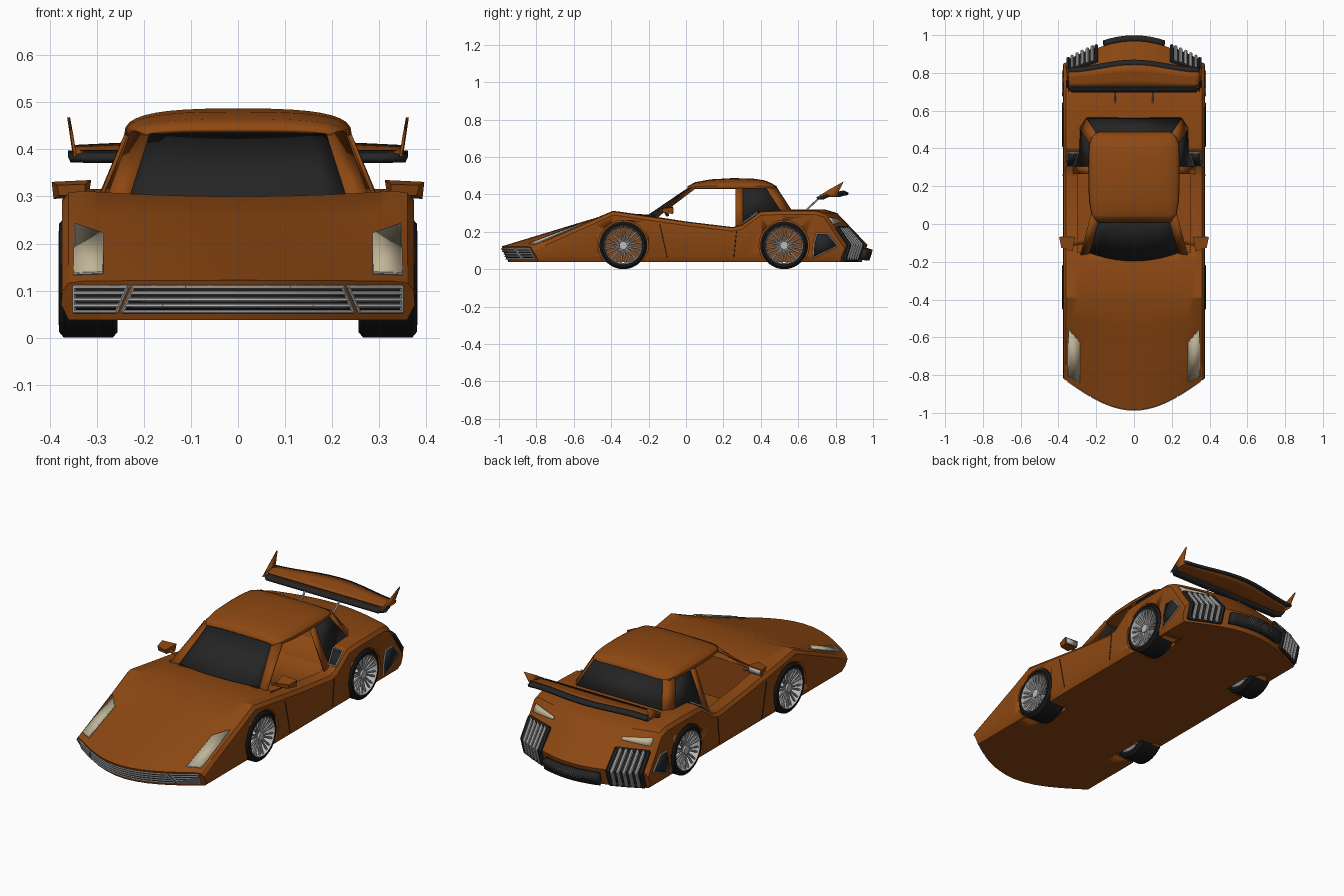
import bpy, bmesh, math
from mathutils import Vector, Matrix

if "Cube" in bpy.data.objects:
    bpy.data.objects.remove(bpy.data.objects["Cube"])

def material(name, r, g, b):
    m = bpy.data.materials.new(name)
    m.diffuse_color = (r, g, b, 1)
    m.use_nodes = True
    m.node_tree.nodes["Principled BSDF"].inputs["Base Color"].default_value = m.diffuse_color
    return m

ORANGE = material("burnt orange paint", .27, .065, .006)
DARK = material("dark glass and trim", .018, .018, .018)
TYRE = material("tyre black", .009, .009, .009)
SILVER = material("silver metal", .5, .5, .5)
CREAM = material("cream lamp", .53, .46, .31)

def make(name, bm, mat, thick=0, angle=30):
    bmesh.ops.recalc_face_normals(bm, faces=bm.faces)
    me = bpy.data.meshes.new(name)
    bm.to_mesh(me)
    bm.free()
    ob = bpy.data.objects.new(name, me)
    bpy.context.collection.objects.link(ob)
    me.materials.append(mat)
    bpy.ops.object.select_all(action='DESELECT')
    ob.select_set(True)
    bpy.context.view_layer.objects.active = ob
    bpy.ops.object.shade_smooth_by_angle(angle=math.radians(angle))
    if thick:
        mod = ob.modifiers.new("thickness", 'SOLIDIFY')
        mod.thickness, mod.offset = thick, 0
    return ob

def grid(name, f, nu, nv, mat, thick=.006):
    bm = bmesh.new()
    v = [[bm.verts.new(f(i / nu, j / nv)) for j in range(nv + 1)] for i in range(nu + 1)]
    for i in range(nu):
        for j in range(nv):
            bm.faces.new((v[i][j], v[i + 1][j], v[i + 1][j + 1], v[i][j + 1]))
    return make(name, bm, mat, thick)

def plate(name, pts, mat, thick=.006):
    bm = bmesh.new()
    bm.faces.new([bm.verts.new(p) for p in pts])
    return make(name, bm, mat, thick)

def bars(name, paths, r, mat, n=6):
    bm = bmesh.new()
    for path in paths:
        for p, q in zip(path, path[1:]):
            p, q = Vector(p), Vector(q)
            d = q - p
            m = Matrix.Translation((p + q) / 2) @ d.to_track_quat('Z', 'Y').to_matrix().to_4x4()
            bmesh.ops.create_cone(bm, cap_ends=True, segments=n, radius1=r, radius2=r, depth=d.length + r * .6, matrix=m)
    return make(name, bm, mat)

def lathe(name, prof, centre, mat, n=48):
    bm = bmesh.new()
    rings = []
    for i in range(n):
        a = 2 * math.pi * i / n
        rings.append([bm.verts.new((centre[0] + x, centre[1] + r * math.cos(a), centre[2] + r * math.sin(a))) for x, r in prof])
    k = len(prof)
    for i in range(n):
        a, b = rings[i], rings[(i + 1) % n]
        for j in range(k):
            bm.faces.new((a[j], a[(j + 1) % k], b[(j + 1) % k], b[j]))
    return make(name, bm, mat)

def lerp(a, b, t):
    return a + (b - a) * t

def bow(x):
    return math.cos(math.pi / 2 * min(1, abs(x) / .37))

def nose_y(x, z):
    return -.82 - .165 * bow(x) + .035 * (.12 - z) / .08

def tail_y(x, z):
    c = bow(x)
    if z > .13:
        return .85 + .12 * c - (z - .13) / .105 * (.07 + .03 * c)
    return .85 + .12 * c - (.13 - z) / .092 * .03

def hood_z(x, y):
    n = nose_y(x, .12)
    return lerp(.12, .31, (y - n) / (-.39 - n))

# Lower body: stations of (y, bow amount, edge height, centre height, lean of lower edge)
rows = [(-.82, -.165, .12, .122, .035)]
rows += [(lerp(-.82, -.39, t), lerp(-.165, 0, t), lerp(.12, .31, t), lerp(.122, .303, t), 0) for t in (.1, .3, .5, .75)]
rows += [(-.39, 0, .312, .300, 0), (-.2, 0, .284, .292, 0), (0, 0, .255, .255, 0), (.25, 0, .225, .225, 0),
         (.30, 0, .237, .24, 0), (.40, 0, .31, .31, 0), (.52, 0, .315, .32, 0), (.69, .05, .315, .32, 0),
         (.737, .071, .30, .30, 0), (.78, .09, .235, .235, 0), (.85, .12, .13, .13, -.03)]
half = [0, .06, .12, .18, .24, .29, .33, .36]
cols = [-x for x in half[:0:-1]] + half
n = len(cols)
bm = bmesh.new()
rings = []
for y, a, ze, zc, lean in rows:
    top = [(x, y + a * bow(x), lerp(zc, ze, min(1, abs(x) / .33) ** 2) - (.004 if abs(x) > .35 else 0)) for x in cols]
    low = [(x, y + a * bow(x) + lean, .038) for x in reversed(cols)]
    up = ze - .022
    ring = top + [(.374, y, up), (.376, y + lean * .6, .07)] + low + [(-.376, y + lean * .6, .07), (-.374, y, up)]
    rings.append([bm.verts.new(p) for p in ring])
k = len(rings[0])
for a, b in zip(rings, rings[1:]):
    for j in range(k):
        bm.faces.new((a[j], a[(j + 1) % k], b[(j + 1) % k], b[j]))
for r in (rings[0], rings[-1]):
    low = r[n + 2:2 * n + 2][::-1]
    for i in range(n - 1):
        bm.faces.new((r[i], r[i + 1], low[i + 1], low[i]))
    bm.faces.new((r[n - 1], r[n], r[n + 1], low[-1]))
    bm.faces.new((r[0], low[0], r[2 * n + 2], r[2 * n + 3]))
body = make("lower_body", bm, ORANGE)

# Wheel arches and cockpit are cut out
cutters = []
for s in (-1, 1):
    for y in (-.335, .525):
        b = bmesh.new()
        bmesh.ops.create_cone(b, cap_ends=True, segments=48, radius1=.134, radius2=.134, depth=.22,
                              matrix=Matrix.Translation((s * .355, y, .127)) @ Matrix.Rotation(math.pi / 2, 4, 'Y'))
        cutters.append(make("arch_cutter", b, ORANGE))
b = bmesh.new()
bmesh.ops.create_cube(b, size=1, matrix=Matrix.Translation((0, .075, .29)) @ Matrix.Diagonal((.6, .45, .44, 1)))
cutters.append(make("cockpit_cutter", b, ORANGE))
for c in cutters:
    m = body.modifiers.new("cut", 'BOOLEAN')
    m.operation, m.solver, m.object = 'DIFFERENCE', 'EXACT', c
bpy.context.view_layer.objects.active = body
for m in list(body.modifiers):
    if m.type == 'BOOLEAN':
        bpy.ops.object.modifier_apply(modifier=m.name)
for c in cutters:
    bpy.data.objects.remove(c)

# Roof: stations of (y, half width, edge height, centre height)
roof = [(.01, .19, .43, .44), (.05, .222, .43, .461), (.13, .235, .43, .476), (.25, .238, .43, .483),
        (.36, .237, .43, .48), (.42, .234, .43, .471), (.455, .222, .43, .456), (.485, .2, .43, .438)]
def roof_pt(u, v):
    y, w, ze, zc = roof[round(u * 7)]
    a = math.pi * v
    c, s = math.cos(a), math.sin(a)
    return (-w * math.copysign(abs(c) ** .7, c), y, ze + (zc - ze) * s ** .7)
grid("roof", roof_pt, 7, 18, ORANGE, .008)

# Windshield and rear window
grid("windshield", lambda u, v: (lerp(.238, .185, v) * (2 * u - 1),
     lerp(-.195 + .045 * (2 * u - 1) ** 2, .02, v), lerp(.292 - .012 * (2 * u - 1) ** 2, .438, v)), 10, 2, DARK)
plate("rear_window", [(-.25, .56, .318), (.25, .56, .318), (.2, .482, .438), (-.2, .482, .438)], DARK)

for s in (-1, 1):
    side = "right" if s > 0 else "left"
    def P(*pts):
        return [(s * x, y, z) for x, y, z in pts]
    # Pillars, quarter window
    plate(side + "_front_pillar", P((.236, -.155, .28), (.285, -.165, .275), (.228, .05, .435), (.185, .02, .437)), ORANGE, .008)
    plate(side + "_middle_pillar", P((.32, .265, .225), (.32, .305, .235), (.236, .305, .435), (.236, .265, .435)), ORANGE, .008)
    plate(side + "_quarter_window", P((.313, .305, .245), (.287, .39, .305), (.283, .505, .315), (.236, .43, .433), (.236, .305, .433)), DARK)
    plate(side + "_rear_pillar", P((.236, .425, .433), (.287, .505, .312), (.25, .56, .318), (.2, .482, .438)), ORANGE, .008)
    # Scoop on the rear shoulder
    q = P((.318, .308, .25), (.356, .308, .248), (.35, .378, .302), (.295, .378, .304))
    plate(side + "_scoop", q, DARK)
    bars(side + "_scoop_frame", [q + q[:1]], .004, SILVER)
    # Vent behind the rear wheel
    q = P((.377, .685, .135), (.377, .70, .19), (.377, .755, .19), (.377, .81, .125), (.377, .68, .062))
    plate(side + "_side_vent", q, DARK)
    bars(side + "_side_vent_frame", [q + q[:1]], .004, SILVER)
    # Door seams
    bars(side + "_door_seams", [P((.375, -.14, .24), (.376, -.10, .06)), P((.375, .27, .20), (.376, .255, .06))], .002, DARK)
    # Headlight
    q = [(s * x, y, hood_z(x, y) + .003) for x, y in ((.345, -.56), (.288, -.625), (.288, -.838), (.348, -.805))]
    plate(side + "_headlight", q, CREAM)
    bars(side + "_headlight_frame", [q + q[:1]], .003, SILVER)
    # Mirror
    b = bmesh.new()
    vs = [b.verts.new(p) for p in P((.318, -.07, .297), (.392, -.07, .295), (.396, -.07, .331), (.312, -.07, .335),
                                    (.325, -.135, .302), (.38, -.125, .302), (.385, -.125, .324), (.325, -.145, .326))]
    for f in ((0, 1, 2, 3), (4, 5, 6, 7), (0, 1, 5, 4), (1, 2, 6, 5), (2, 3, 7, 6), (3, 0, 4, 7)):
        b.faces.new([vs[i] for i in f])
    make(side + "_mirror", b, ORANGE)
    plate(side + "_mirror_glass", P((.325, -.069, .301), (.386, -.069, .3), (.389, -.069, .327), (.32, -.069, .33)), SILVER, .004)
    bars(side + "_mirror_stem", [P((.33, -.11, .312), (.275, -.10, .29))], .009, ORANGE)
    # Tail slats and lamp
    def tail(x, z, off):
        return (s * x, tail_y(x, z) + off, z)
    zs = (.22, .175, .13, .09, .052)
    grid(side + "_tail_panel", lambda u, v: tail(lerp(.2, .345, u), zs[round(v * 4)], .006), 4, 4, DARK)
    bars(side + "_tail_slats", [[tail(lerp(.22, .328, i / 4), z, .016) for z in zs] for i in range(5)], .009, SILVER, 8)
    edge = [tail(.2, z, .012) for z in zs] + [tail(.27, zs[-1], .012)] + [tail(.348, z, .012) for z in zs[::-1]] + [tail(.27, zs[0], .012)]
    bars(side + "_tail_frame", [edge + edge[:1]], .011, DARK)
    grid(side + "_tail_lamp", lambda u, v: tail(lerp(.2, .345, u), .258 + (v - .5) * lerp(.012, .036, u), .003), 6, 1, CREAM)
    # Wheels
    for y, end in ((-.335, "front"), (.525, "rear")):
        c = (s * .318, y, .127)
        nm = side + "_" + end
        lathe(nm + "_tyre", [(-.062, .1), (-.062, .115), (-.052, .127), (.052, .127), (.062, .115), (.062, .1)], c, TYRE)
        lathe(nm + "_rim", [(s * x, r) for x, r in ((-.05, .094), (-.05, .102), (.06, .104), (.063, .1), (.05, .094))], c, SILVER)
        spokes = []
        for i in range(10):
            for d in (-.13, .13):
                a = 2 * math.pi * i / 10 + math.pi / 2
                spokes.append([(c[0] + s * .04, y + .018 * math.cos(a + d), .127 + .018 * math.sin(a + d)),
                               (c[0] + s * .052, y + .098 * math.cos(a + d), .127 + .098 * math.sin(a + d))])
        bars(nm + "_spokes", spokes, .0055, SILVER)
        bars(nm + "_hub", [[(c[0] - s * .05, y, .127), (c[0] + s * .048, y, .127)]], .022, SILVER, 16)
    # Wing fin and support
    plate(side + "_wing_fin", P((.346, .70, .385), (.352, .765, .425), (.36, .842, .468), (.35, .81, .40), (.346, .82, .385)), ORANGE)
    bars(side + "_wing_support", [P((.1, .645, .318), (.1, .72, .388))], .005, SILVER)

# Front grille: three dark panels with silver bars
def grille(name, x0, x1, x2, x3):
    def f(u, v, off=.001):
        x, z = lerp(lerp(x0, x2, v), lerp(x1, x3, v), u), lerp(.055, .108, v)
        return (x, nose_y(x, z) - off, z)
    grid(name + "_grille", f, 12, 1, DARK, .004)
    paths = [[f(i / 12, v, .005) for i in range(13)] for v in (0, .25, .5, .75, 1)]
    paths += [[f(u, 0, .005), f(u, 1, .005)] for u in (0, 1)]
    bars(name + "_grille_bars", paths, .0042, SILVER)
grille("centre", -.245, .245, -.222, .222)
grille("left", -.348, -.258, -.348, -.235)
grille("right", .258, .348, .235, .348)

# Rear diffuser with thin bars
def diff(u, v, off=.022):
    x, z = lerp(-.16, .16, u), lerp(.052, .108, v)
    return (x, tail_y(x, z) + off, z)
grid("diffuser", diff, 12, 1, DARK, .03)
bars("diffuser_bars", [[diff(i / 12, v, .036) for i in range(13)] for v in (.2, .4, .6, .8)], .002, SILVER)

# Rear wing: orange blade with dark leading and trailing lips
def trail(x):
    return .805 + .04 * math.cos(math.pi * x / .35) / 2 + .02
def wing_z(x, t):
    return lerp(.39, .402 + .012 * bow(x), t)
def span(u):
    return lerp(-.348, .348, u)
grid("wing_blade", lambda u, v: (span(u), lerp(.72, trail(span(u)), v), wing_z(span(u), v)), 24, 3, ORANGE, .01)
grid("wing_front_lip", lambda u, v: (span(u) * 1.03, lerp(.70, .732, v) + (.03 if u in (0, 1) else 0), lerp(.378, .392, v)), 24, 1, DARK, .014)
grid("wing_rear_lip", lambda u, v: (span(u), trail(span(u)) + lerp(-.004, .022, v), wing_z(span(u), 1) - .012 * v), 24, 1, DARK, .014)
